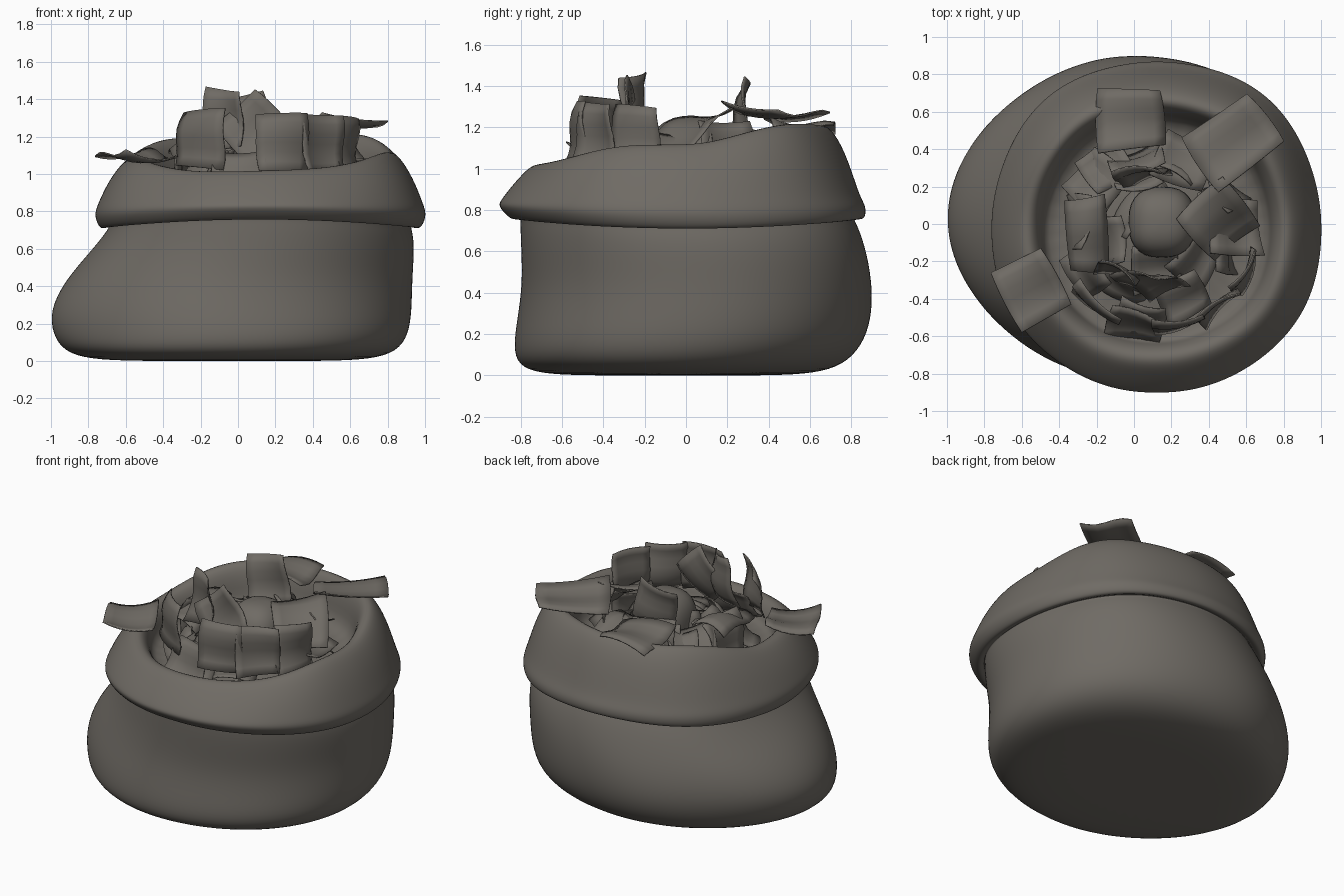
import bpy, bmesh, math, random
from mathutils import Matrix, Vector

if "Cube" in bpy.data.objects:
    bpy.data.objects.remove(bpy.data.objects["Cube"])

random.seed(4)
CLOTH = bpy.data.materials.new("grey_brown_cloth")
CLOTH.diffuse_color = (0.16, 0.147, 0.129, 1)
CLOTH.use_nodes = True
CLOTH.node_tree.nodes["Principled BSDF"].inputs["Base Color"].default_value = CLOTH.diffuse_color


def add_object(name, bm):
    bmesh.ops.recalc_face_normals(bm, faces=bm.faces)
    me = bpy.data.meshes.new(name)
    bm.to_mesh(me)
    bm.free()
    me.materials.append(CLOTH)
    for p in me.polygons:
        p.use_smooth = True
    ob = bpy.data.objects.new(name, me)
    bpy.context.collection.objects.link(ob)
    return ob


def smooth(t):
    t = max(0, min(1, t))
    return t * t * (3 - 2 * t)


# Sack: radius/height profile for body, turned-down cuff and inside wall
SEG = 40
PROFILE = [(.47, 0), (.67, .01), (.79, .05), (.845, .14), (.86, .27), (.85, .43),
           (.838, .59), (.82, .69), (.80, .745), (.838, .712), (.868, .728), (.892, .79),
           (.872, .84), (.83, .93), (.78, 1.01), (.715, 1.085), (.655, 1.075),
           (.61, .98), (.6, .85)]


def ring_point(r, z, a):
    c, s = math.cos(a), math.sin(a)
    # lower body is wider and slumps to the left, pointed there and fuller on the right
    slump = smooth((.75 - z) / .48)
    diag = (2 * c * s) ** 2
    full = .025 if c > 0 else .02 - .055 * slump
    fold = 1 + full * diag * min(1, z * 8)
    fold += .012 * math.sin(5 * a + 4 * z) * min(1, z) * abs(c * s) * 2
    x = .12 - .16 * slump + r * (1 + .13 * slump) * fold * c
    y = .055 - .57 * (min(z, .81) - .43) ** 2 + r * fold * s
    # mouth rises to the back, dips in front; cuff edge waves gently
    lift = smooth((z - .78) / .3) * (.11 * smooth((s - .05) / .75) + .02 + .02 * c
                                     - .08 * smooth((-s - .3) / .7))
    wave = .025 * math.cos(2 * a) * smooth(1 - abs(z - .74) / .15)
    return Vector((x, y, z + lift - wave + .015 * smooth(1 - abs(z - .74) / .15)))


bm = bmesh.new()
loops = [[bm.verts.new(ring_point(r, z, 2 * math.pi * i / SEG)) for i in range(SEG)]
         for r, z in PROFILE]
for lo, hi in zip(loops, loops[1:]):
    for i in range(SEG):
        j = (i + 1) % SEG
        bm.faces.new((lo[i], lo[j], hi[j], hi[i]))
# flat base and heaped filling
for loop, centre in ((loops[0], (0, 0, 0)), (loops[-1], (.1, 0, .98))):
    mid = bm.verts.new(centre)
    for i in range(SEG):
        bm.faces.new((loop[i], loop[(i + 1) % SEG], mid))
sack = add_object("sack", bm)
sub = sack.modifiers.new("soft", 'SUBSURF')
sub.levels = sub.render_levels = 2


# Cloth scrap: a bent sheet set by centre, size, tilt, yaw and in-plane roll
def scrap(name, x, y, z, w, h, tilt, yaw, roll=0, curl=.03):
    bm = bmesh.new()
    n = 6
    ph = random.uniform(-1, 1)
    bmesh.ops.create_grid(bm, x_segments=n, y_segments=n, size=1)
    for vert in bm.verts:
        u, v = vert.co.x, vert.co.y
        vert.co = (u * w / 2 * (1 - .06 * v * v + .05 * v * ph),
                   v * h / 2 * (1 + .12 * u * ph),
                   curl * (u * u - .4) + .018 * math.sin(3 * v + ph) + .02 * u * v)
    ob = add_object(name, bm)
    R = math.radians
    ob.matrix_world = (Matrix.Translation((x, y, z)) @ Matrix.Rotation(R(yaw), 4, 'Z')
                       @ Matrix.Rotation(R(tilt), 4, 'X') @ Matrix.Rotation(R(roll), 4, 'Z'))
    sol = ob.modifiers.new("thickness", 'SOLIDIFY')
    sol.thickness = .008
    sol.offset = 0


# Scraps lying over the rim
scrap("rim_scrap_right", .53, .44, 1.26, .46, .34, -10, 36, 0, .015)
scrap("rim_scrap_back", -.02, .56, 1.21, .37, .32, -6, 3, 0, -.03)
scrap("rim_scrap_left", -.55, -.35, 1.09, .32, .35, 0, 28, 0, .03)

# Tall scraps, a leaning leaf and a flat slab in the middle
scrap("tall_scrap_diamond", .09, -.30, 1.24, .32, .32, 72, -8, 45)
scrap("tall_scrap_front", -.08, -.25, 1.29, .24, .32, 82, -25)
scrap("tall_scrap_back", .04, .27, 1.26, .28, .32, 76, 8, 12)
scrap("leaning_leaf", .45, .02, 1.19, .34, .36, 28, 40)
scrap("slab_scrap", -.25, -.06, 1.14, .22, .40, 8, 4, 0, -.05)

# Scraps standing in an arc along the front of the mouth
for i in range(5):
    a = math.radians(232 + 25.5 * i)
    low = i == 1
    scrap(f"front_scrap_{i + 1}", .12 + .53 * math.cos(a), -.02 + .53 * math.sin(a),
          1.0 if low else 1.19 - .01 * i, .32 - .015 * i, .26 if low else .31,
          55 if low else 81, math.degrees(a) - 270, 0, -.025 if i % 2 == 0 else .025)

# Leaning scraps in an arc round the right, back and left
for i in range(6):
    a = math.radians(35 * i)
    scrap(f"back_scrap_{i + 1}", .12 + .42 * math.cos(a), -.02 + .38 * math.sin(a),
          1.10 - .01 * i, .30, .28, 68 if i % 2 else 25, math.degrees(a) + 90)

# Smaller scraps filling the gaps in a spiral
for i in range(16):
    a = i * 2.4
    r = .46 * math.sqrt((i + .5) / 16)
    scrap(f"filler_scrap_{i + 1}", .1 + r * math.cos(a), -.05 + r * math.sin(a),
          random.uniform(.98, 1.06), .26, .24, random.uniform(15, 70),
          math.degrees(a) + 90, 0, random.choice((-.03, .03)))

# Rounded bundle in the middle of the heap
bm = bmesh.new()
bmesh.ops.create_uvsphere(bm, u_segments=28, v_segments=16, radius=1)
for v in bm.verts:
    x, y, z = [math.copysign(abs(c) ** .8, c) for c in v.co]
    v.co = (.15 + .18 * x, .01 + .19 * y, 1.05 + .2 * z)
add_object("round_bundle", bm)
